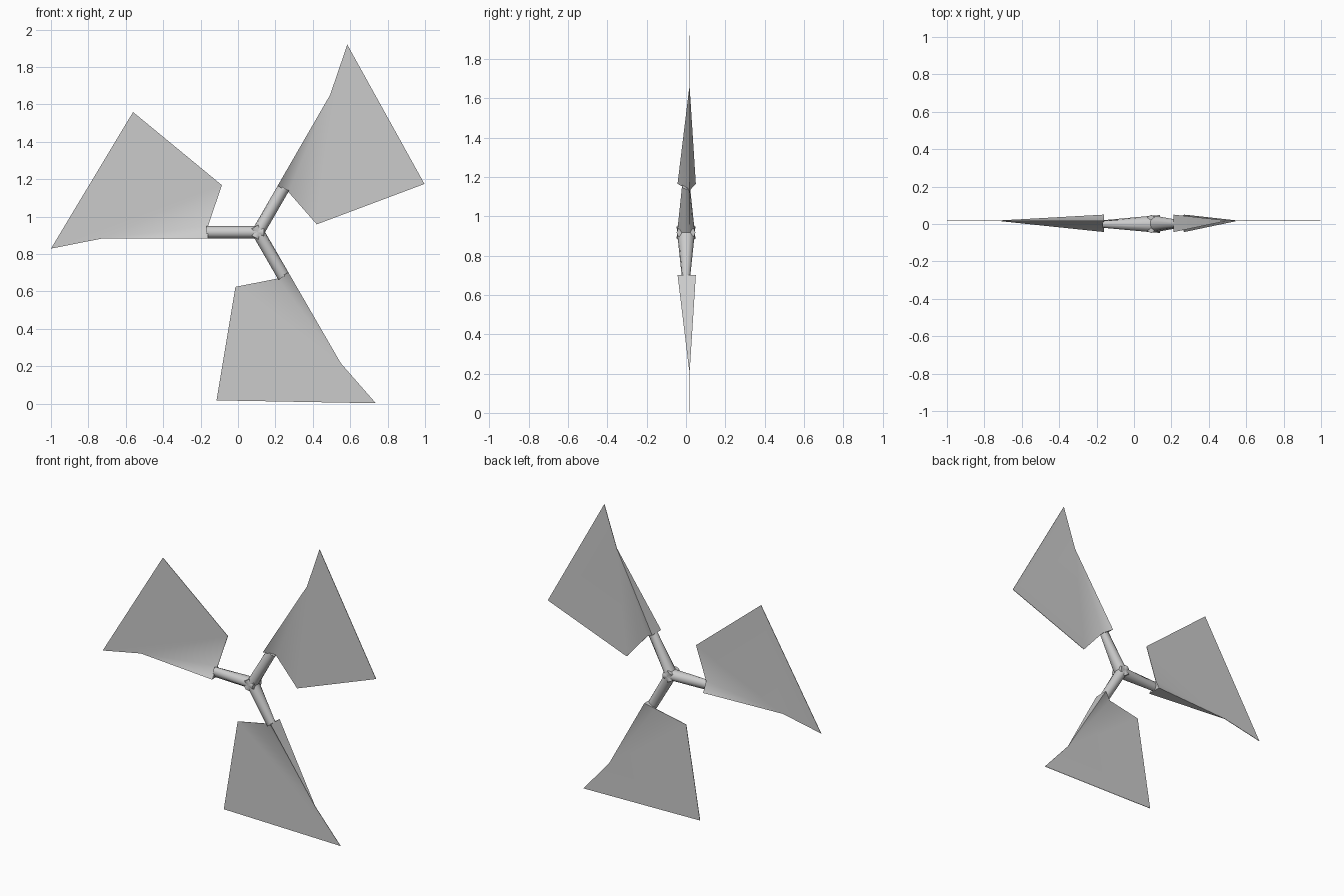
import bpy, bmesh, math

if "Cube" in bpy.data.objects:
    bpy.data.objects.remove(bpy.data.objects["Cube"])

HUB_X, HUB_Z = 0.107, 0.917

grey = bpy.data.materials.new("light_grey")
grey.diffuse_color = (0.6, 0.6, 0.6, 1)
grey.use_nodes = True
grey.node_tree.nodes["Principled BSDF"].inputs["Base Color"].default_value = grey.diffuse_color


def place(angle, r, t, y):
    """Radial distance r, sideways offset t and depth y around the hub."""
    c, s = math.cos(angle), math.sin(angle)
    return (HUB_X + r * c + t * s, y, HUB_Z + r * s - t * c)


def finish(name, bm, smooth_angle):
    bmesh.ops.recalc_face_normals(bm, faces=bm.faces)
    mesh = bpy.data.meshes.new(name)
    bm.to_mesh(mesh)
    bm.free()
    mesh.materials.append(grey)
    obj = bpy.data.objects.new(name, mesh)
    bpy.context.collection.objects.link(obj)
    bpy.ops.object.select_all(action='DESELECT')
    obj.select_set(True)
    bpy.context.view_layer.objects.active = obj
    bpy.ops.object.shade_smooth_by_angle(angle=math.radians(smooth_angle))


# Blade outline: radial, sideways, front depth, back depth
Y0, Y1 = 0.016, 0.019
OUTLINE = [
    (0.267, -0.033, -0.043, 0.05),   # thick leading root
    (0.267, 0.034, Y0, Y1),          # foot of the root ramp
    (0.193, 0.251, Y0, Y1),          # inner corner
    (0.668, 0.642, Y0, Y1),          # trailing corner
    (1.107, -0.088, Y0, Y1),         # tip
    (0.828, -0.033, Y0, Y1),         # leading edge bend
]


def blade(name, angle):
    bm = bmesh.new()
    front = [bm.verts.new(place(angle, r, t, f)) for r, t, f, b in OUTLINE]
    back = [bm.verts.new(place(angle, r, t, b)) for r, t, f, b in OUTLINE]
    for side in (front, back):
        bm.faces.new([side[i] for i in (0, 1, 5)])   # ramp
        bm.faces.new(side[1:])                       # thin sheet
    n = len(OUTLINE)
    for i in range(n):                               # rim
        j = (i + 1) % n
        bm.faces.new((front[i], front[j], back[j], back[i]))
    finish(name, bm, 43)


def arm(name, angle, sides=12):
    # Round rod that is deepest at the hub and flattens toward the blade
    bm = bmesh.new()
    rings = []
    for r, depth in ((-0.033, 0.048), (0.275, 0.02)):
        rings.append([bm.verts.new(place(
            angle, r,
            0.033 * math.cos(2 * math.pi * k / sides),
            depth * math.sin(2 * math.pi * k / sides)))
            for k in range(sides)])
    for ring in rings:
        bm.faces.new(ring)
    for k in range(sides):
        m = (k + 1) % sides
        bm.faces.new((rings[0][k], rings[0][m], rings[1][m], rings[1][k]))
    finish(name, bm, 45)


# Three identical arms and blades around the hub
for label, degrees in (("left", 180), ("upper", 60), ("lower", -60)):
    a = math.radians(degrees)
    arm(label + "_arm", a)
    blade(label + "_blade", a)
